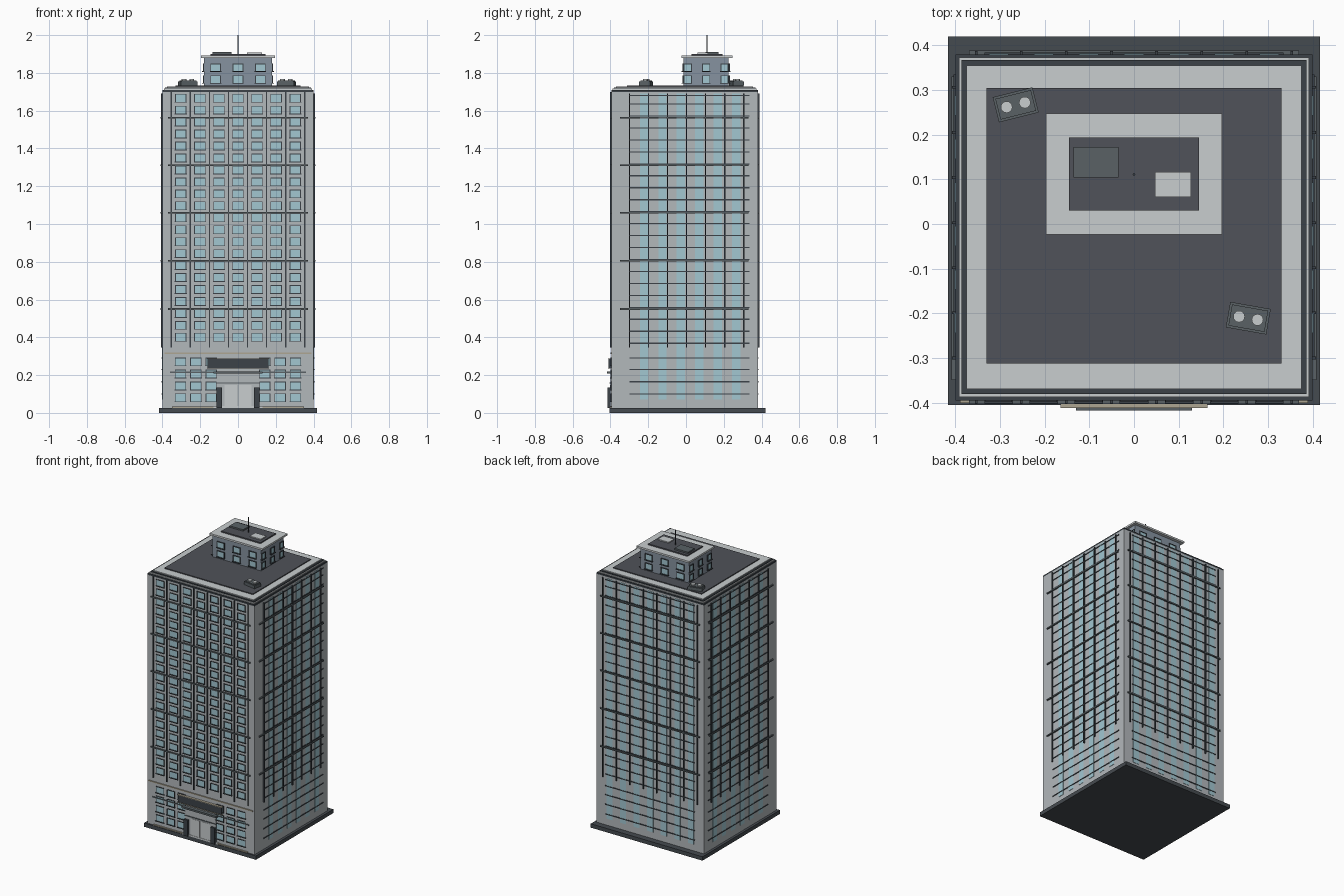
import bpy, bmesh, math
from mathutils import Matrix, Vector

if "Cube" in bpy.data.objects:
    bpy.data.objects.remove(bpy.data.objects["Cube"])


def material(name, r, g, b):
    m = bpy.data.materials.new(name)
    m.diffuse_color = (r, g, b, 1)
    m.use_nodes = True
    m.node_tree.nodes["Principled BSDF"].inputs["Base Color"].default_value = m.diffuse_color
    return m


WALL = material("concrete", 0.45, 0.48, 0.50)
LIGHT = material("pale_trim", 0.58, 0.61, 0.62)
DARK = material("dark_metal", 0.045, 0.055, 0.065)
ROOF = material("roofing", 0.08, 0.085, 0.10)
BASE = material("plinth_stone", 0.06, 0.07, 0.08)
GLASS = material("glass", 0.36, 0.57, 0.64)
BLUE = material("penthouse_blue", 0.24, 0.29, 0.35)
UNIT = material("unit_grey", 0.10, 0.12, 0.13)
TAN = material("warm_trim", 0.42, 0.38, 0.29)


def boxes(name, items, mat, matrix=Matrix()):
    """One object from boxes given as (x0, x1, y0, y1, z0, z1)."""
    bm = bmesh.new()
    for x0, x1, y0, y1, z0, z1 in items:
        size = Matrix.Diagonal((abs(x1 - x0), abs(y1 - y0), abs(z1 - z0), 1))
        mid = Matrix.Translation(((x0 + x1) / 2, (y0 + y1) / 2, (z0 + z1) / 2))
        bmesh.ops.create_cube(bm, size=1, matrix=matrix @ mid @ size)
    me = bpy.data.meshes.new(name)
    bm.to_mesh(me)
    bm.free()
    me.materials.append(mat)
    ob = bpy.data.objects.new(name, me)
    bpy.context.collection.objects.link(ob)
    return ob


def cylinder(name, x, y, z0, z1, r, mat, n=16):
    bpy.ops.mesh.primitive_cylinder_add(vertices=n, radius=r, depth=z1 - z0,
                                        location=(x, y, (z0 + z1) / 2))
    ob = bpy.context.object
    ob.name = name
    ob.data.materials.append(mat)
    bpy.ops.object.shade_smooth_by_angle()


def on_wall(side, d, items):
    """Map (u0, u1, z0, z1, out) on a wall at distance d to world boxes."""
    out = []
    for u0, u1, z0, z1, t in items:
        a, b = d - 0.002, d + t
        if side == "front":
            out.append((u0, u1, -b, -a, z0, z1))
        elif side == "back":
            out.append((u0, u1, a, b, z0, z1))
        elif side == "right":
            out.append((a, b, u0, u1, z0, z1))
        else:
            out.append((-b, -a, u0, u1, z0, z1))
    return out


def windows(name, side, d, centres, w, h, t=0.004):
    """Framed panes: dark border bars, a projecting sill and a glass pane."""
    panes, frames = [], []
    f = 0.004
    for u, z in centres:
        a, b, c, e = u - w / 2, u + w / 2, z - h / 2, z + h / 2
        panes.append((a, b, c, e, t * 0.4))
        frames += [(a - f, a, c, e, t), (b, b + f, c, e, t),
                   (a - f, b + f, e, e + f, t),
                   (a - f * 1.5, b + f * 1.5, c - f, c, t * 1.8)]
    boxes(name + "_glass", on_wall(side, d, panes), GLASS)
    boxes(name + "_frames", on_wall(side, d, frames), DARK)


# Main masses
FRONT, BACK, SIDE = 0.395, 0.38, 0.40
boxes("plinth", [(-0.417, 0.417, -0.405, 0.42, 0, 0.026)], BASE)
boxes("tower_body", [(-SIDE, SIDE, -FRONT, BACK, 0.026, 1.70)], WALL)

# Stacked cornice and roof layers
for name, hx, y0, y1, z0, z1, mat in [
        ("cornice_lower", 0.400, -0.395, 0.380, 1.700, 1.710, DARK),
        ("cornice_line", 0.392, -0.388, 0.373, 1.710, 1.717, LIGHT),
        ("cornice_upper", 0.386, -0.381, 0.367, 1.717, 1.722, DARK),
        ("roof_border", 0.375, -0.370, 0.355, 1.722, 1.728, LIGHT),
        ("roof_field", 0.330, -0.312, 0.305, 1.728, 1.734, ROOF)]:
    boxes(name, [(-hx, hx, y0, y1, z0, z1)], mat)

# Front facade: windows, fins and bands
cols = [i * 0.101 for i in range(-3, 4)]
floors = [0.40 + i * 0.0633 for i in range(21)]
bands = [0.55, 0.805, 1.06, 1.312, 1.562]
windows("front_windows", "front", FRONT, [(u, z) for u in cols for z in floors],
        0.052, 0.038)
windows("front_lower_windows", "front", FRONT,
        [(s * u, z) for s in (-1, 1) for u in (0.142, 0.223, 0.304)
         for z in (0.08, 0.142, 0.206, 0.270)], 0.052, 0.038)
fins = [-0.3535 + i * 0.101 for i in range(8)]
boxes("front_fins", on_wall("front", FRONT,
      [(u - 0.003, u + 0.003, 0.345, 1.70, 0.007) for u in fins]), DARK)
boxes("front_bands", on_wall("front", FRONT,
      [(-0.37, 0.37, z - 0.004, z + 0.004, 0.008) for z in bands] +
      [(-0.36, 0.36, 0.212, 0.218, 0.006)]), UNIT)
boxes("front_ledge", on_wall("front", FRONT,
      [(-0.39, 0.39, 0.313, 0.320, 0.006), (-0.35, 0.35, 0.027, 0.033, 0.008)]), TAN)

# Side and back facades: glass strips crossed by floor bars, fins and bands
side_strips = [-0.222 + i * 0.0975 for i in range(6)]
side_fins = [-0.30 + i * 0.101 for i in range(7)]
levels = [0.10, 0.165, 0.23, 0.29] + [0.369 + i * 0.0633 for i in range(21)] + [1.68]
for side, d, strips, fin_u, bar, band in [
        ("right", SIDE, side_strips, side_fins, (-0.30, 0.335), (-0.35, 0.33)),
        ("left", SIDE, side_strips, side_fins, (-0.30, 0.335), (-0.35, 0.33)),
        ("back", BACK, cols, fins, (-0.335, 0.335), (-0.37, 0.37))]:
    boxes(side + "_glass_strips", on_wall(side, d,
          [(u - 0.022, u + 0.022, 0.07, 1.69, 0.002) for u in strips]), GLASS)
    boxes(side + "_floor_bars", on_wall(side, d,
          [(bar[0], bar[1], z - 0.003, z + 0.003, 0.004) for z in levels]), DARK)
    boxes(side + "_fins", on_wall(side, d,
          [(u - 0.003, u + 0.003, 0.345, 1.69, 0.008) for u in fin_u]), DARK)
    boxes(side + "_bands", on_wall(side, d,
          [(band[0], band[1], z - 0.004, z + 0.004, 0.009) for z in bands]), UNIT)

# Entrance with portal, doors, canopy and blank sign board
boxes("entrance_portal", on_wall("front", FRONT, [(-0.115, 0.115, 0.026, 0.212, 0.006)]), WALL)
boxes("entrance_steps", on_wall("front", FRONT, [(-0.13, 0.13, 0.026, 0.036, 0.010)]), LIGHT)
boxes("entrance_pillars", on_wall("front", FRONT,
      [(s * 0.10 - 0.015, s * 0.10 + 0.015, 0.026, 0.135, 0.020) for s in (-1, 1)]), DARK)
boxes("entrance_canopy", on_wall("front", FRONT,
      [(-0.13, 0.13, 0.208, 0.220, 0.023), (-0.115, 0.115, 0.155, 0.160, 0.010)]), UNIT)
boxes("entrance_doors", on_wall("front", FRONT,
      [(s * 0.038 - 0.034, s * 0.038 + 0.034, 0.036, 0.148, 0.008) for s in (-1, 1)]), LIGHT)
boxes("sign_board", on_wall("front", FRONT, [(-0.162, 0.162, 0.236, 0.286, 0.014)]), DARK)
boxes("sign_rails", on_wall("front", FRONT,
      [(-0.165, 0.165, z, z + 0.004, 0.017) for z in (0.234, 0.284)]), TAN)

# Penthouse
boxes("penthouse_body", [(-0.18, 0.18, -0.012, 0.226, 1.73, 1.882)], BLUE)
boxes("penthouse_slab", [(-0.197, 0.197, -0.023, 0.247, 1.880, 1.892)], LIGHT)
boxes("penthouse_roof", [(-0.146, 0.146, 0.03, 0.194, 1.892, 1.900)], ROOF)
rows = (1.765, 1.827)
for side, d, us in [("front", 0.012, (-0.118, 0, 0.118)), ("back", 0.226, (-0.118, 0, 0.118)),
                    ("right", 0.18, (0.01, 0.107, 0.204)), ("left", 0.18, (0.01, 0.107, 0.204))]:
    w = 0.048 if side in ("front", "back") else 0.034
    windows("penthouse_" + side + "_windows", side, d,
            [(u, z) for u in us for z in rows], w, 0.036, 0.006)
boxes("roof_hatch", [(-0.136, -0.035, 0.104, 0.173, 1.899, 1.910)], UNIT)
boxes("roof_skylight", [(0.047, 0.128, 0.06, 0.117, 1.899, 1.907)], LIGHT)
cylinder("antenna", 0, 0.111, 1.899, 2.0, 0.003, DARK, 8)

# Rooftop cooling units with twin fans
for n, (x, y, deg) in enumerate([(-0.265, 0.267, 14), (0.256, -0.211, -10)]):
    m = Matrix.Translation((x, y, 0)) @ Matrix.Rotation(math.radians(deg), 4, "Z")
    boxes(f"cooling_unit_{n}", [(-0.046, 0.046, -0.029, 0.029, 1.733, 1.755),
                                (-0.041, 0.041, -0.024, 0.024, 1.755, 1.759)], UNIT, m)
    for s in (-1, 1):
        p = m @ Vector((s * 0.021, 0, 0))
        cylinder(f"cooling_fan_{n}", p.x, p.y, 1.757, 1.767, 0.013, LIGHT)
